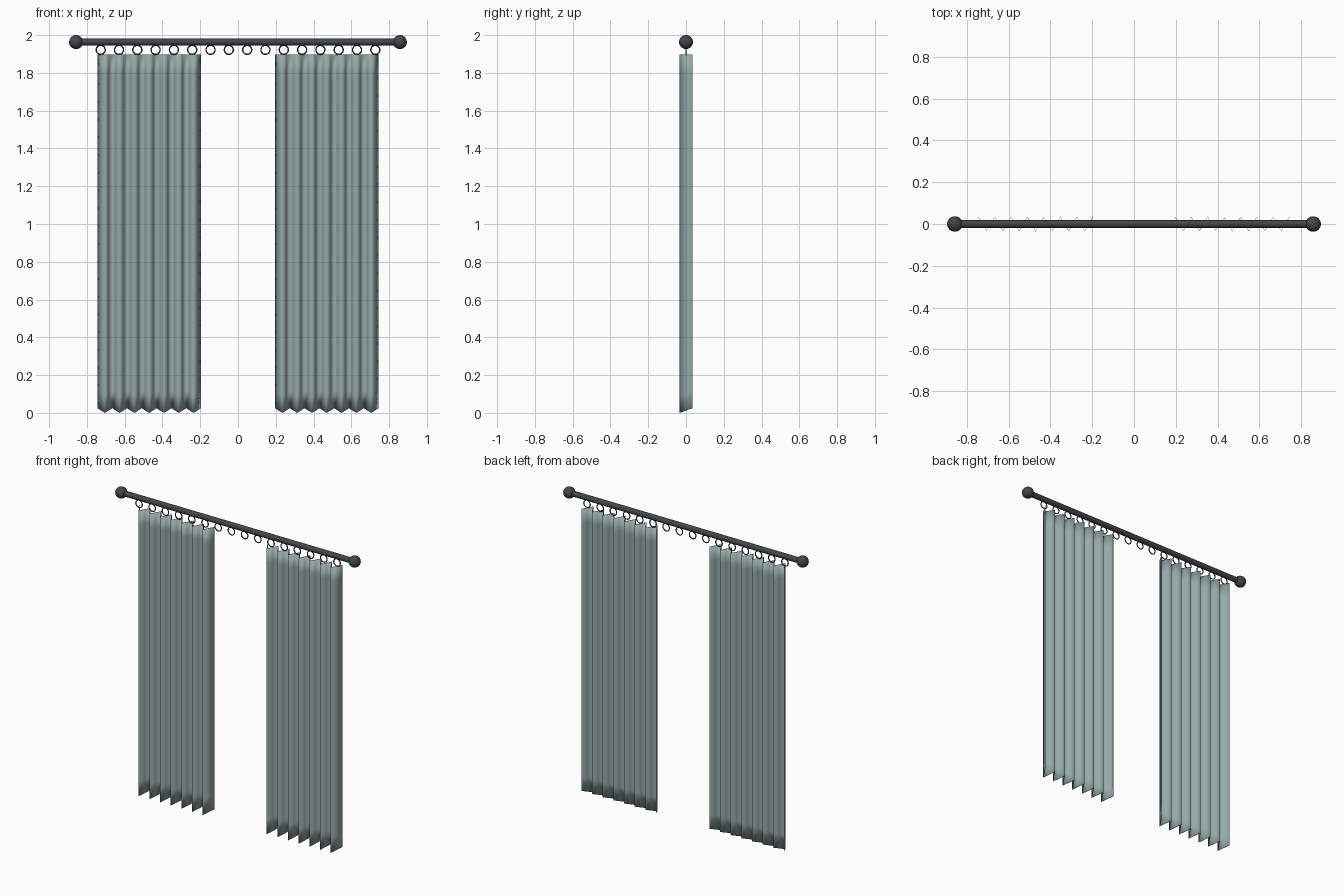
import bpy, bmesh, math

cube = bpy.data.objects.get("Cube")
if cube:
    bpy.data.objects.remove(cube, do_unlink=True)


def material(name, rgb):
    m = bpy.data.materials.new(name)
    m.use_nodes = True
    m.diffuse_color = (*rgb, 1)
    m.node_tree.nodes["Principled BSDF"].inputs["Base Color"].default_value = (*rgb, 1)
    return m


fabric = material("sage_fabric", (0.30, 0.40, 0.39))
metal = material("dark_metal", (0.055, 0.062, 0.07))


def finish(obj, name, mat, smooth=True):
    obj.name = name
    obj.data.materials.append(mat)
    for p in obj.data.polygons:
        p.use_smooth = smooth
    return obj


ROD_Z = 1.963

# Rod
bpy.ops.mesh.primitive_cylinder_add(vertices=24, radius=0.018, depth=1.7,
                                    location=(0, 0, ROD_Z),
                                    rotation=(0, math.pi / 2, 0))
rod = finish(bpy.context.object, "curtain_rod", metal)
bpy.ops.object.shade_smooth_by_angle()

# Ball finials
for side, label in ((-1, "right"), (1, "left")):
    bpy.ops.mesh.primitive_uv_sphere_add(segments=24, ring_count=16, radius=0.037,
                                         location=(side * 0.857, 0, ROD_Z))
    finish(bpy.context.object, label + "_finial", metal)

# Rings hanging below the rod
RINGS = 16
for i in range(RINGS):
    x = -0.727 + i * 1.454 / (RINGS - 1)
    bpy.ops.mesh.primitive_torus_add(major_radius=0.024, minor_radius=0.0035,
                                     major_segments=24, minor_segments=8,
                                     location=(x, 0, 1.922),
                                     rotation=(math.pi / 2, 0, 0))
    finish(bpy.context.object, f"ring_{i + 1}", metal)


# Pleated panels: a folded sheet with a hem that dips at the front folds
def panel(name, centre):
    folds, per_fold, rows = 7, 4, 20
    half, depth, top = 0.274, 0.034, 1.897
    columns = folds * per_fold
    bm = bmesh.new()
    grid = []
    for r in range(rows + 1):
        t = r / rows
        line = []
        for c in range(columns + 1):
            y = depth * math.cos(2 * math.pi * c / per_fold)
            hem = 0.0125 * (1 + y / depth)
            x = centre - half + 2 * half * c / columns
            line.append(bm.verts.new((x, y, hem + (top - hem) * t)))
        grid.append(line)
    for r in range(rows):
        for c in range(columns):
            bm.faces.new((grid[r][c], grid[r][c + 1],
                          grid[r + 1][c + 1], grid[r + 1][c]))
    mesh = bpy.data.meshes.new(name)
    bm.to_mesh(mesh)
    bm.free()
    obj = bpy.data.objects.new(name, mesh)
    bpy.context.collection.objects.link(obj)
    finish(obj, name, fabric)
    cloth = obj.modifiers.new("cloth_thickness", "SOLIDIFY")
    cloth.thickness = 0.002
    cloth.offset = 0


panel("right_curtain", -0.47)
panel("left_curtain", 0.47)
